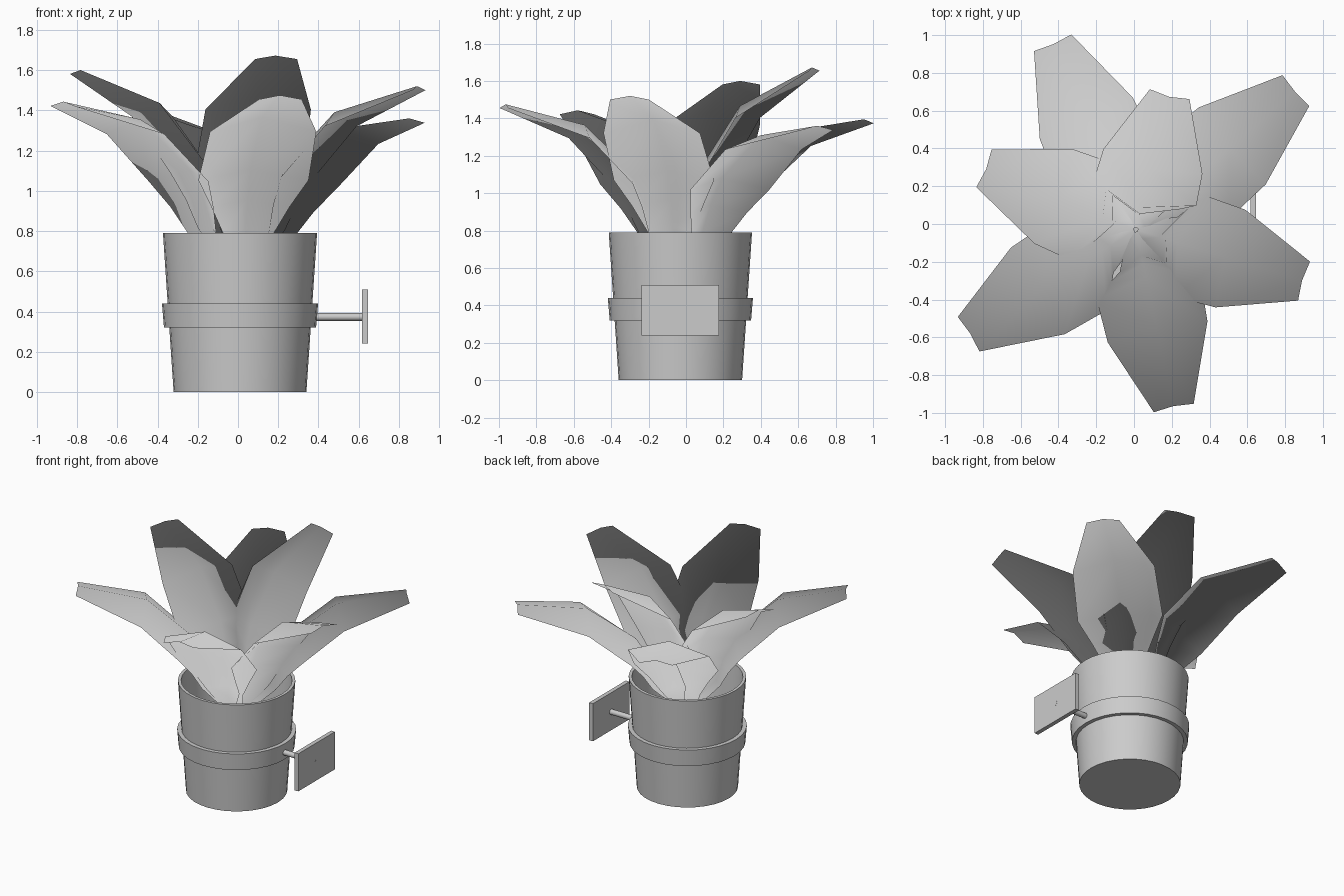
import bpy, bmesh, math
from mathutils import Vector

cube = bpy.data.objects.get("Cube")
if cube:
    bpy.data.objects.remove(cube, do_unlink=True)

CENTRE = Vector((0.01, -0.03, 0))
ROOT = CENTRE + Vector((0, 0, 0.55))

grey = bpy.data.materials.new("plain_grey")
grey.use_nodes = True
grey.diffuse_color = (0.6, 0.6, 0.6, 1)
grey.node_tree.nodes["Principled BSDF"].inputs["Base Color"].default_value = (0.6, 0.6, 0.6, 1)


def finish(name, bm, angle=None):
    """Turn a bmesh into a named, coloured and shaded object."""
    mesh = bpy.data.meshes.new(name)
    bm.to_mesh(mesh)
    bm.free()
    obj = bpy.data.objects.new(name, mesh)
    bpy.context.collection.objects.link(obj)
    mesh.materials.append(grey)
    if angle:
        bpy.ops.object.select_all(action='DESELECT')
        obj.select_set(True)
        bpy.context.view_layer.objects.active = obj
        bpy.ops.object.shade_smooth_by_angle(angle=math.radians(angle))
    return obj


def lathe(name, profile, closed=False, steps=32):
    """Spin a (radius, height) profile around the pot axis."""
    bm = bmesh.new()
    verts = [bm.verts.new((r, 0, z)) for r, z in profile]
    edges = [bm.edges.new(pair) for pair in zip(verts, verts[1:])]
    if closed:
        edges.append(bm.edges.new((verts[-1], verts[0])))
    bmesh.ops.spin(bm, geom=verts + edges, cent=(0, 0, 0), axis=(0, 0, 1),
                   angle=math.tau, steps=steps, use_duplicate=False)
    bmesh.ops.remove_doubles(bm, verts=bm.verts, dist=0.0005)
    bmesh.ops.recalc_face_normals(bm, faces=bm.faces)
    bmesh.ops.translate(bm, verts=bm.verts, vec=CENTRE)
    return finish(name, bm, 35)


# One leaf shape, measured from the root: edge point and midrib shift
# (outward + upward as a complex number) and half width
LEAF_ROWS = [
    (0.02 + 0.00j, -0.01 + 0.00j, 0.05),
    (0.20 + 0.24j, -0.06 + 0.02j, 0.13),
    (0.25 + 0.37j, -0.07 + 0.03j, 0.20),
    (0.32 + 0.50j, -0.07 + 0.05j, 0.28),
    (0.55 + 0.74j, -0.03 + 0.07j, 0.27),
    (0.96 + 0.90j, -0.01 + 0.02j, 0.108),
]
LEAF_TIP = 0.95 + 0.92j


def leaf(name, azimuth, tip_r, tip_z):
    """Tilt the leaf shape about its root so that its tip lands as given."""
    a = math.radians(azimuth)
    out = Vector((math.cos(a), math.sin(a), 0))
    side = Vector((-math.sin(a), math.cos(a), 0))
    tilt = complex(tip_r, tip_z - ROOT.z) / LEAF_TIP

    def place(c):
        c *= tilt
        return ROOT + out * c.real + Vector((0, 0, c.imag))

    bm = bmesh.new()
    grid = []
    for edge, shift, w in LEAF_ROWS:
        e, m = place(edge), place(edge + shift)
        grid.append([bm.verts.new(p) for p in (e - side * w, m, e + side * w)])
    for low, high in zip(grid, grid[1:]):
        for i in range(2):
            bm.faces.new((low[i], low[i + 1], high[i + 1], high[i]))
    bmesh.ops.recalc_face_normals(bm, faces=bm.faces)
    if sum(f.normal.z for f in bm.faces) < 0:
        bmesh.ops.reverse_faces(bm, faces=bm.faces)
    mesh = finish(name, bm, 180).data
    # Foliage shading: normals fan out and up from the root
    mesh.normals_split_custom_set_from_vertices(
        [(v.co - ROOT + Vector((0, 0, 0.1))).normalized() for v in mesh.vertices])


# Tapered pot with a thin wall and an inner floor
lathe("pot", [(0, 0), (0.33, 0), (0.383, 0.79), (0.362, 0.79), (0.312, 0.03), (0, 0.03)])

# Holding ring around the pot
lathe("holding_ring", [(0.378, 0.32), (0.388, 0.44), (0.352, 0.44), (0.344, 0.32)], closed=True)

# Wall bracket rod, its end just showing through the plate
bm = bmesh.new()
bmesh.ops.create_cone(bm, cap_ends=True, segments=16, radius1=0.019, radius2=0.019, depth=0.27)
rod = finish("bracket_rod", bm, 35)
rod.rotation_euler = (0, math.pi / 2, 0)
rod.location = (0.512, -0.03, 0.373)

# Wall plate
bm = bmesh.new()
bmesh.ops.create_cube(bm, size=1)
bmesh.ops.scale(bm, vec=(0.03, 0.415, 0.27), verts=bm.verts)
plate = finish("wall_plate", bm)
plate.location = (0.631, -0.03, 0.375)

# Leaves: azimuth, tip radius and tip height
LEAVES = {
    "leaf_back": (114, 1.075, 1.395),
    "leaf_back_left": (41, 1.115, 1.36),
    "leaf_back_upright": (76, 0.725, 1.672),
    "leaf_left": (-17, 0.92, 1.52),
    "leaf_front": (-78, 0.955, 1.475),
    "leaf_front_right": (-148, 1.035, 1.443),
    "leaf_right": (158, 0.855, 1.60),
}
for name, shape in LEAVES.items():
    leaf(name, *shape)
